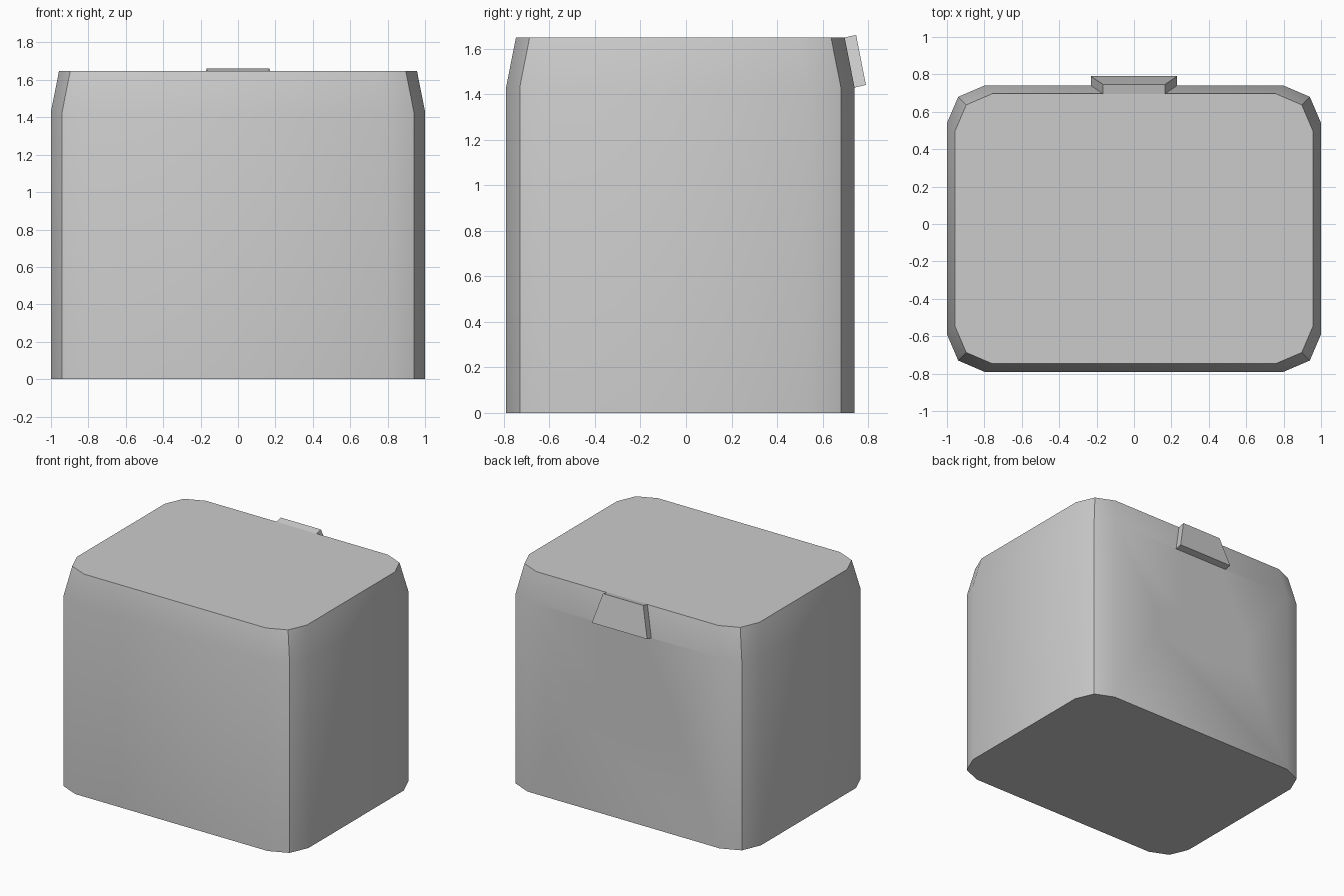
import bpy, math

if "Cube" in bpy.data.objects:
    bpy.data.objects.remove(bpy.data.objects["Cube"])


def loft(name, loops):
    """Closed solid skinned through loops with equal point counts."""
    n = len(loops[0])
    verts = [p for loop in loops for p in loop]
    faces = [list(range(n))[::-1], [(len(loops) - 1) * n + i for i in range(n)]]
    for r in range(len(loops) - 1):
        for i in range(n):
            j = (i + 1) % n
            faces.append([r * n + i, r * n + j, (r + 1) * n + j, (r + 1) * n + i])
    mesh = bpy.data.meshes.new(name)
    mesh.from_pydata(verts, [], faces)
    obj = bpy.data.objects.new(name, mesh)
    bpy.context.collection.objects.link(obj)
    return obj


def activate(obj):
    bpy.ops.object.select_all(action='DESELECT')
    obj.select_set(True)
    bpy.context.view_layer.objects.active = obj


def outline(z, inset):
    """Rounded rectangle with two facets per corner, counter-clockwise."""
    hx, hy, yc = 1 - inset, 0.765 - inset, -0.025
    quarter = [(hx, hy - 0.20), (hx - 0.06, hy - 0.06), (hx - 0.20, hy)]
    pts = quarter + [(-x, y) for x, y in reversed(quarter)]
    pts += [(-x, -y) for x, y in pts]
    return [(x, y + yc, z) for x, y in pts]


def recess(body, name, profile, depth):
    """Cut an x-z profile into the back wall."""
    cutter = loft(name, [[(x, y, z) for x, z in profile]
                         for y in (0.9, 0.74 - depth)])
    cutter.hide_render = True
    mod = body.modifiers.new(name, 'BOOLEAN')
    mod.operation = 'DIFFERENCE'
    mod.solver = 'EXACT'
    mod.object = cutter
    activate(body)
    bpy.ops.object.modifier_apply(modifier=mod.name)
    bpy.data.objects.remove(cutter)


# Main container with tapered shoulder
body = loft("container_body", [outline(0, 0), outline(1.43, 0), outline(1.648, 0.043)])

# Hand grip recess, bulged in the middle
half = [(-0.435, 0.112), (-0.31, 0.117), (-0.20, 0.147)]
top = half + [(0, 0.177)] + [(-x, h) for x, h in reversed(half)]
grip = [(x, 0.793 + h) for x, h in top] + [(x, 0.793 - h) for x, h in reversed(top)]
recess(body, "grip_cutter", grip, 0.035)

# Latch slot below the tab
slot = [(-0.19, 1.35), (-0.19, 1.427), (0.19, 1.427), (0.19, 1.35)]
recess(body, "slot_cutter", slot, 0.035)

# Flared latch tab lying on the shoulder
tab = loft("latch_tab", [
    [(-0.167, y, z + 0.22), (0.167, y, z + 0.22), (0.23, y + 0.043, z), (-0.23, y + 0.043, z)]
    for y, z in ((0.747, 1.44), (0.694, 1.428))])

# Consistent normals and angle based shading
for obj in (body, tab):
    activate(obj)
    bpy.ops.object.mode_set(mode='EDIT')
    bpy.ops.mesh.select_all(action='SELECT')
    bpy.ops.mesh.normals_make_consistent(inside=False)
    bpy.ops.object.mode_set(mode='OBJECT')
    bpy.ops.object.shade_smooth_by_angle(angle=math.radians(30))
